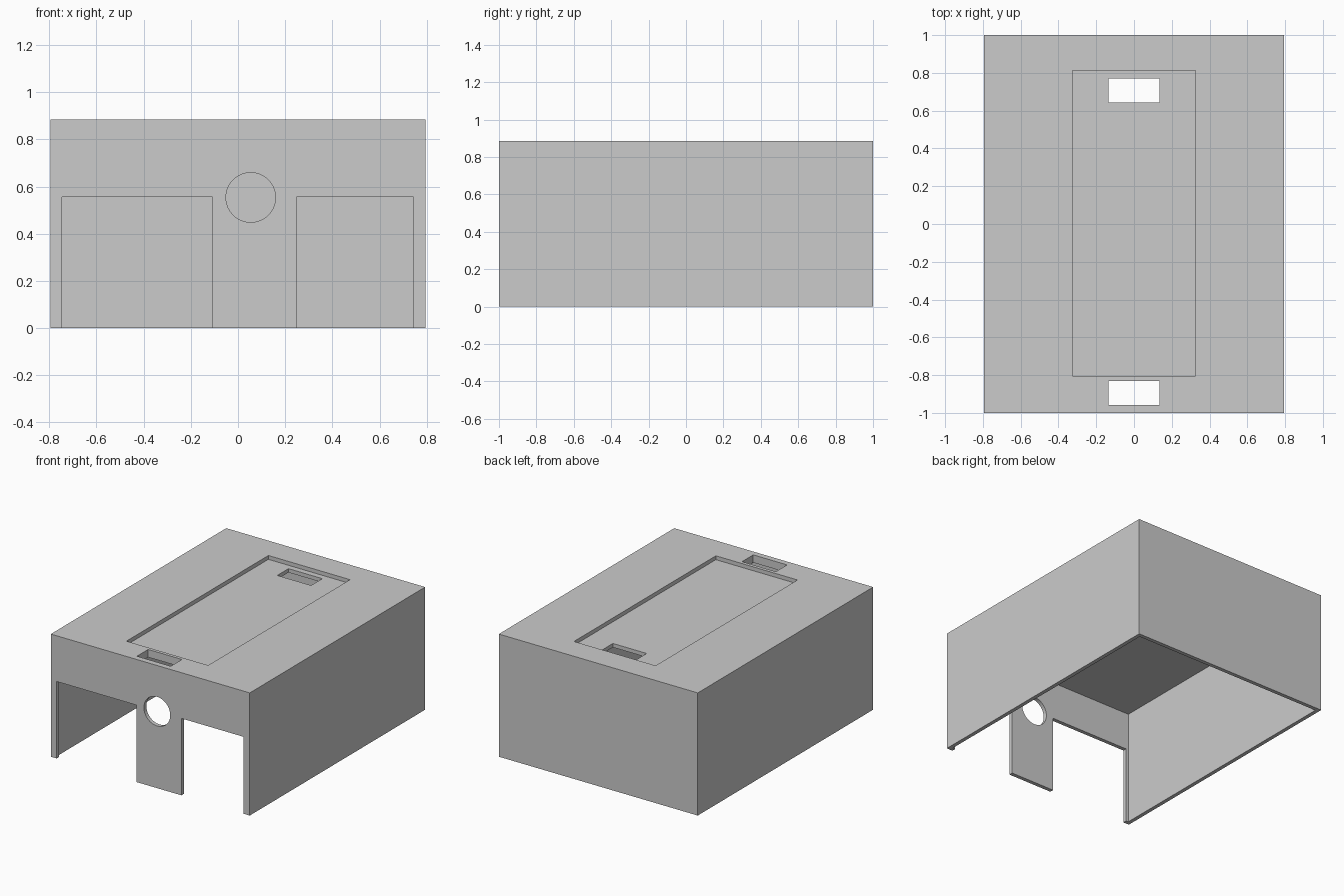
import bpy
import math

cube = bpy.data.objects.get("Cube")
if cube:
    bpy.data.objects.remove(cube, do_unlink=True)

HALF_X, HALF_Y, HEIGHT = 0.794, 1.0, 0.885
WALL = 0.028          # side, front and back walls
ROOF = 0.056          # roof plate
RECESS = 0.028        # depth of the shallow tray in the roof
OVER = 0.1            # how far cutters reach past the surface

grey = bpy.data.materials.new("plain_grey")
grey.use_nodes = True
colour = (0.6, 0.6, 0.6, 1)
grey.diffuse_color = colour
grey.node_tree.nodes["Principled BSDF"].inputs["Base Color"].default_value = colour


def box(name, low, high):
    """Axis-aligned box between two corners."""
    centre = [(a + b) / 2 for a, b in zip(low, high)]
    bpy.ops.mesh.primitive_cube_add(size=1, location=centre)
    obj = bpy.context.object
    obj.name = name
    obj.scale = [b - a for a, b in zip(low, high)]
    bpy.ops.object.transform_apply(location=True, rotation=True, scale=True)
    obj.data.materials.append(grey)
    return obj


def cut(target, cutter):
    """Subtract the cutter from the target and discard it."""
    cutter.hide_render = True
    mod = target.modifiers.new("cut", 'BOOLEAN')
    mod.operation = 'DIFFERENCE'
    mod.solver = 'EXACT'
    mod.object = cutter
    bpy.ops.object.select_all(action='DESELECT')
    target.select_set(True)
    bpy.context.view_layer.objects.active = target
    bpy.ops.object.modifier_apply(modifier=mod.name)
    bpy.data.objects.remove(cutter, do_unlink=True)


# Outer block, hollowed from below
cover = box("enclosure_cover", (-HALF_X, -HALF_Y, 0), (HALF_X, HALF_Y, HEIGHT))
cut(cover, box("hollow", (WALL - HALF_X, WALL - HALF_Y, -OVER),
               (HALF_X - WALL, HALF_Y - WALL, HEIGHT - ROOF)))

# Two doorways in the front wall, leaving a central post
for x0, x1 in ((-0.747, -0.109), (0.248, 0.745)):
    cut(cover, box("doorway", (x0, -HALF_Y - OVER, -OVER),
                   (x1, -HALF_Y + OVER, 0.555)))

# Round hole above the post
bpy.ops.mesh.primitive_cylinder_add(vertices=64, radius=0.105, depth=2 * OVER,
                                    location=(0.054, -HALF_Y, 0.554),
                                    rotation=(math.pi / 2, 0, 0))
hole = bpy.context.object
hole.name = "hole"
hole.data.materials.append(grey)
cut(cover, hole)

# Shallow tray in the roof
cut(cover, box("tray", (-0.326, -0.806, HEIGHT - RECESS),
               (0.326, 0.812, HEIGHT + OVER)))

# Slots through the roof, one in front of the tray and one inside it
for y0, y1 in ((-0.958, -0.83), (0.642, 0.77)):
    cut(cover, box("slot", (-0.136, y0, HEIGHT - OVER),
                   (0.134, y1, HEIGHT + OVER)))

bpy.ops.object.shade_smooth_by_angle(angle=math.radians(30))
